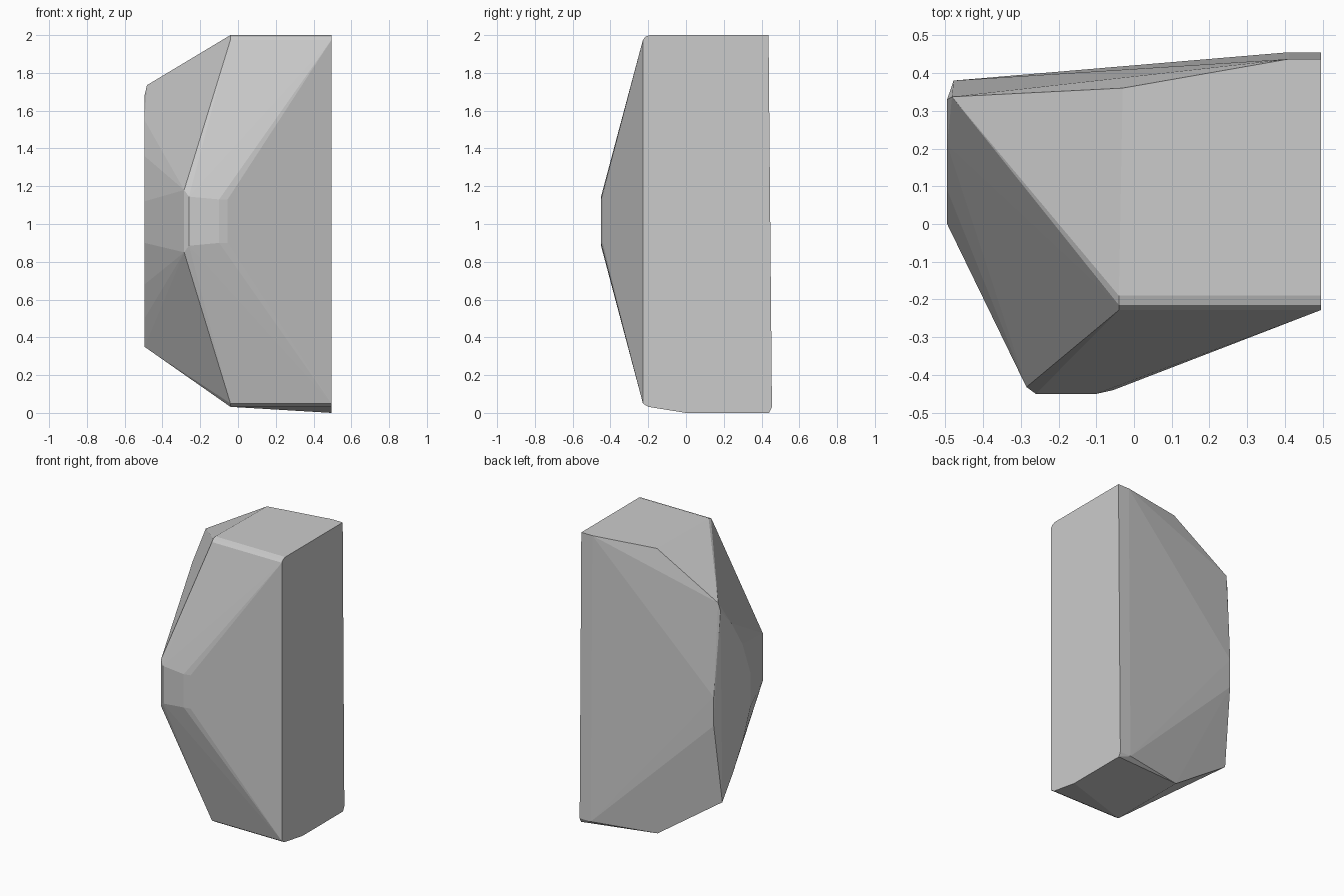
import bpy, bmesh

pts = []

# front ridge: small rounded pad, near-symmetric about z = 1.01
for x, y, h in [(-0.285, -0.432, 0.165), (-0.26, -0.45, 0.13),
                (-0.10, -0.45, 0.115), (-0.055, -0.44, 0.115)]:
    pts += [(x, y, 1.015 + h), (x, y, 1.015 - h)]

# softened front edges of the top and base, swept along x
for x in (-0.04, 0.495):
    pts += [(x, y, z) for y, z in [(-0.228, 1.975), (-0.215, 1.992), (-0.19, 2.0),
                                   (-0.228, 0.05), (-0.20, 0.032)]]

# back edge of the top
pts += [(-0.03, 0.36, 2.0), (0.41, 0.437, 2.0), (0.495, 0.437, 2.0)]

# base and back lower corner
pts += [(-0.04, 0.367, 0.035), (0.495, 0.0, 0.0), (0.495, 0.44, 0.0),
        (0.41, 0.455, 0.03), (0.495, 0.455, 0.03)]

# curved left face and its chamfered back edge
pts += [(-0.495, y, z) for y, z in [(0.33, 1.68), (0.21, 1.55), (0.09, 1.36), (0.0, 1.12),
                                    (0.0, 0.90), (0.09, 0.68), (0.20, 0.50), (0.31, 0.35)]]
pts += [(-0.482, 0.337, 1.735), (-0.478, 0.38, 1.1), (-0.478, 0.38, 0.9)]

# faceted block: hull around the profile points
bm = bmesh.new()
for p in pts:
    bm.verts.new(p)
res = bmesh.ops.convex_hull(bm, input=bm.verts)
loose = [v for v in bm.verts if not v.link_faces]
bmesh.ops.delete(bm, geom=loose, context='VERTS')
bmesh.ops.dissolve_limit(bm, angle_limit=0.01, verts=bm.verts, edges=bm.edges)
bmesh.ops.recalc_face_normals(bm, faces=bm.faces)
mesh = bpy.data.meshes.new("stone_block")
bm.to_mesh(mesh)
bm.free()
block = bpy.data.objects.new("stone_block", mesh)
bpy.context.collection.objects.link(block)
